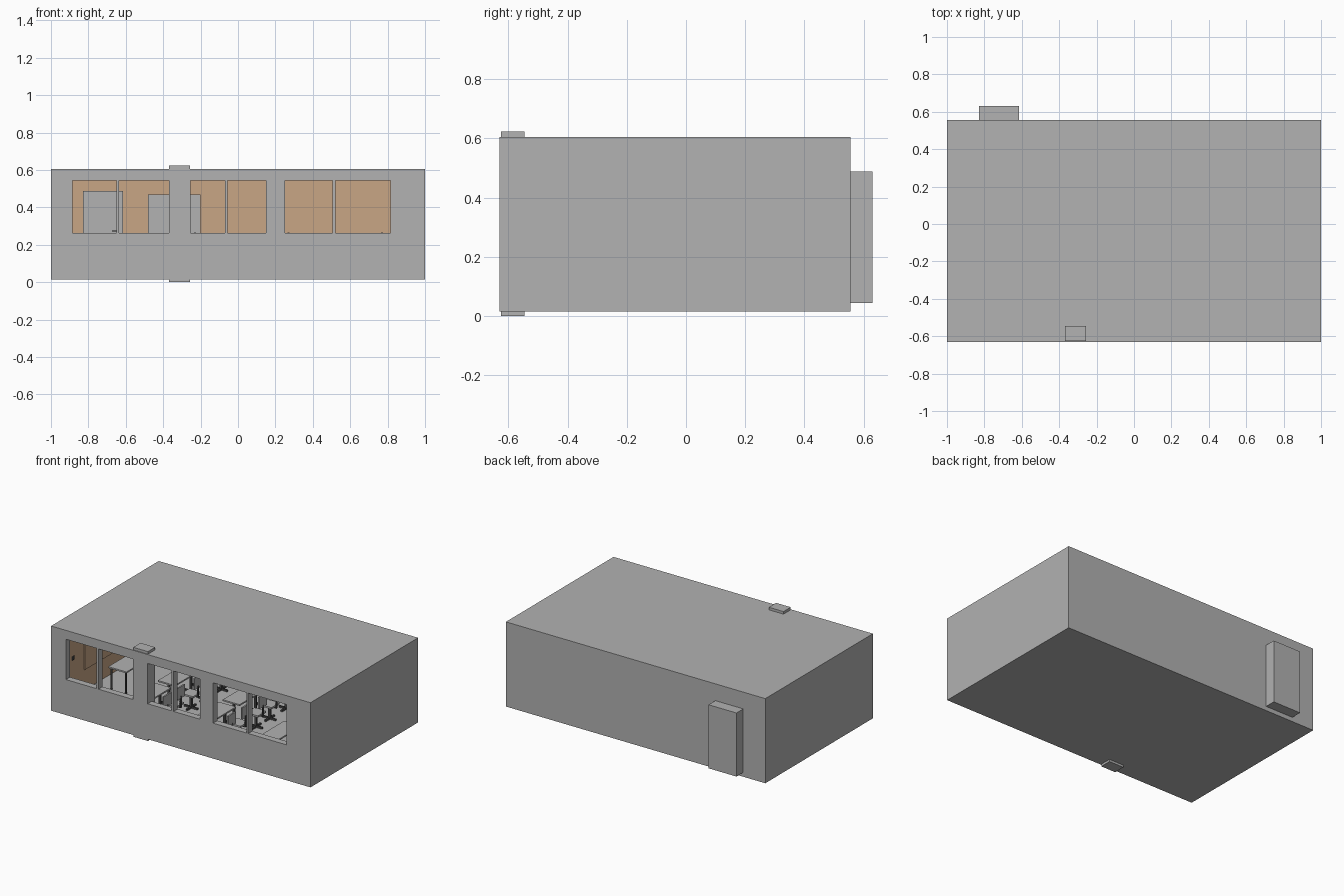
import bpy, bmesh, math
from mathutils import Vector, Matrix

if "Cube" in bpy.data.objects:
    bpy.data.objects.remove(bpy.data.objects["Cube"])


def material(name, r, g, b):
    m = bpy.data.materials.new(name)
    m.diffuse_color = (r, g, b, 1)
    m.use_nodes = True
    m.node_tree.nodes["Principled BSDF"].inputs["Base Color"].default_value = m.diffuse_color
    return m


GREY = material("plain grey", 0.445, 0.445, 0.445)
TAN = material("warm tan", 0.58, 0.38, 0.235)
DARK = material("dark metal", 0.07, 0.07, 0.07)


def add_box(bm, x0, x1, y0, y1, z0, z1, mat=0):
    size = Vector((x1 - x0, y1 - y0, z1 - z0))
    mid = Vector(((x0 + x1) / 2, (y0 + y1) / 2, (z0 + z1) / 2))
    r = bmesh.ops.create_cube(bm, size=1, matrix=Matrix.Translation(mid) @ Matrix.Diagonal((*size, 1)))
    for f in {f for v in r["verts"] for f in v.link_faces}:
        f.material_index = mat


def finish(bm, name, mats):
    me = bpy.data.meshes.new(name)
    bm.to_mesh(me)
    bm.free()
    for m in mats:
        me.materials.append(m)
    ob = bpy.data.objects.new(name, me)
    bpy.context.collection.objects.link(ob)
    return ob


def box(name, dims, mat):
    bm = bmesh.new()
    add_box(bm, *dims)
    return finish(bm, name, [mat])


def cut(target, dims):
    cutter = box("cutter", dims, GREY)
    mod = target.modifiers.new("cut", "BOOLEAN")
    mod.operation, mod.solver, mod.object = "DIFFERENCE", "EXACT", cutter
    bpy.context.view_layer.update()
    dg = bpy.context.evaluated_depsgraph_get()
    me = bpy.data.meshes.new_from_object(target.evaluated_get(dg))
    target.modifiers.clear()
    target.data = me
    bpy.data.objects.remove(cutter)


# Room shell: hollow box with six window openings in the front wall
IX, IY0, IY1, FLOOR, CEIL = 0.985, -0.585, 0.54, 0.03, 0.59
shell = box("room_shell", (-1, 1, -0.63, 0.555, 0.015, 0.605), GREY)
cut(shell, (-IX, IX, IY0, IY1, FLOOR, CEIL))
for x0, x1 in [(-0.885, -0.65), (-0.635, -0.37), (-0.255, -0.07),
               (-0.055, 0.15), (0.25, 0.505), (0.52, 0.815)]:
    cut(shell, (x0, x1, -0.7, IY0 + 0.03, 0.262, 0.543))

# Inner wall faces are tan, everything else grey
shell.data.materials.clear()
shell.data.materials.append(GREY)
shell.data.materials.append(TAN)
for p in shell.data.polygons:
    c, n = p.center, p.normal
    side = abs(n.x) > 0.9 and abs(abs(c.x) - IX) < 0.004
    ends = abs(n.y) > 0.9 and min(abs(c.y - IY0), abs(c.y - IY1)) < 0.004
    p.material_index = 1 if side or ends else 0

# Column by the front wall and the cupboard on the back wall
box("column", (-0.37, -0.257, -0.625, -0.545, 0, 0.623), GREY)
box("tall_cupboard", (-0.48, -0.2, 0.45, 0.541, FLOOR, 0.468), GREY)

# Door set through the back wall, with its handle
box("door", (-0.83, -0.615, 0.53, 0.63, 0.045, 0.488), GREY)
bm = bmesh.new()
add_box(bm, -0.675, -0.648, 0.51, 0.515, 0.27, 0.277)
add_box(bm, -0.655, -0.648, 0.513, 0.531, 0.27, 0.277)
finish(bm, "door_handle", [DARK])

# Teaching board and switch on the left wall, low table near it
box("wall_board", (-IX - 0.001, -IX + 0.008, -0.29, 0.21, 0.175, 0.45), TAN)
box("wall_switch", (-IX - 0.001, -IX + 0.006, -0.42, -0.4, 0.29, 0.315), DARK)
bm = bmesh.new()
add_box(bm, -0.86, -0.72, -0.2, 0.1, 0.185, 0.195)
for x in (-0.85, -0.74):
    for y in (-0.19, 0.08):
        add_box(bm, x, x + 0.01, y, y + 0.01, FLOOR, 0.185, 1)
finish(bm, "front_table", [GREY, DARK])


def desk(name, x, y):
    bm = bmesh.new()
    add_box(bm, x - 0.065, x + 0.065, y - 0.15, y + 0.15, 0.185, 0.195)
    for s in (-0.12, 0.12):
        add_box(bm, x - 0.007, x + 0.007, y + s - 0.007, y + s + 0.007, FLOOR, 0.185, 1)
        add_box(bm, x - 0.06, x + 0.06, y + s - 0.008, y + s + 0.008, FLOOR, FLOOR + 0.01, 1)
    finish(bm, name, [GREY, DARK])


def chair(name, x, y):
    bm = bmesh.new()
    add_box(bm, x - 0.045, x + 0.045, y - 0.045, y + 0.045, 0.125, 0.137)
    add_box(bm, x + 0.045, x + 0.055, y - 0.042, y + 0.042, 0.185, 0.266)
    add_box(bm, x + 0.05, x + 0.056, y - 0.008, y + 0.008, 0.125, 0.2, 1)
    add_box(bm, x + 0.03, x + 0.056, y - 0.008, y + 0.008, 0.118, 0.125, 1)
    add_box(bm, x - 0.007, x + 0.007, y - 0.007, y + 0.007, FLOOR, 0.125, 1)
    add_box(bm, x - 0.05, x + 0.05, y - 0.006, y + 0.006, FLOOR, FLOOR + 0.012, 1)
    add_box(bm, x - 0.006, x + 0.006, y - 0.05, y + 0.05, FLOOR, FLOOR + 0.012, 1)
    finish(bm, name, [GREY, DARK])


# Three columns by three rows of desks, two chairs at each
for i, x in enumerate((-0.42, 0.08, 0.58)):
    for j, y in enumerate((-0.38, -0.04, 0.29)):
        desk(f"desk_{i}_{j}", x, y)
        for k, dy in enumerate((-0.075, 0.075)):
            chair(f"chair_{i}_{j}_{k}", x + 0.14, y + dy)
